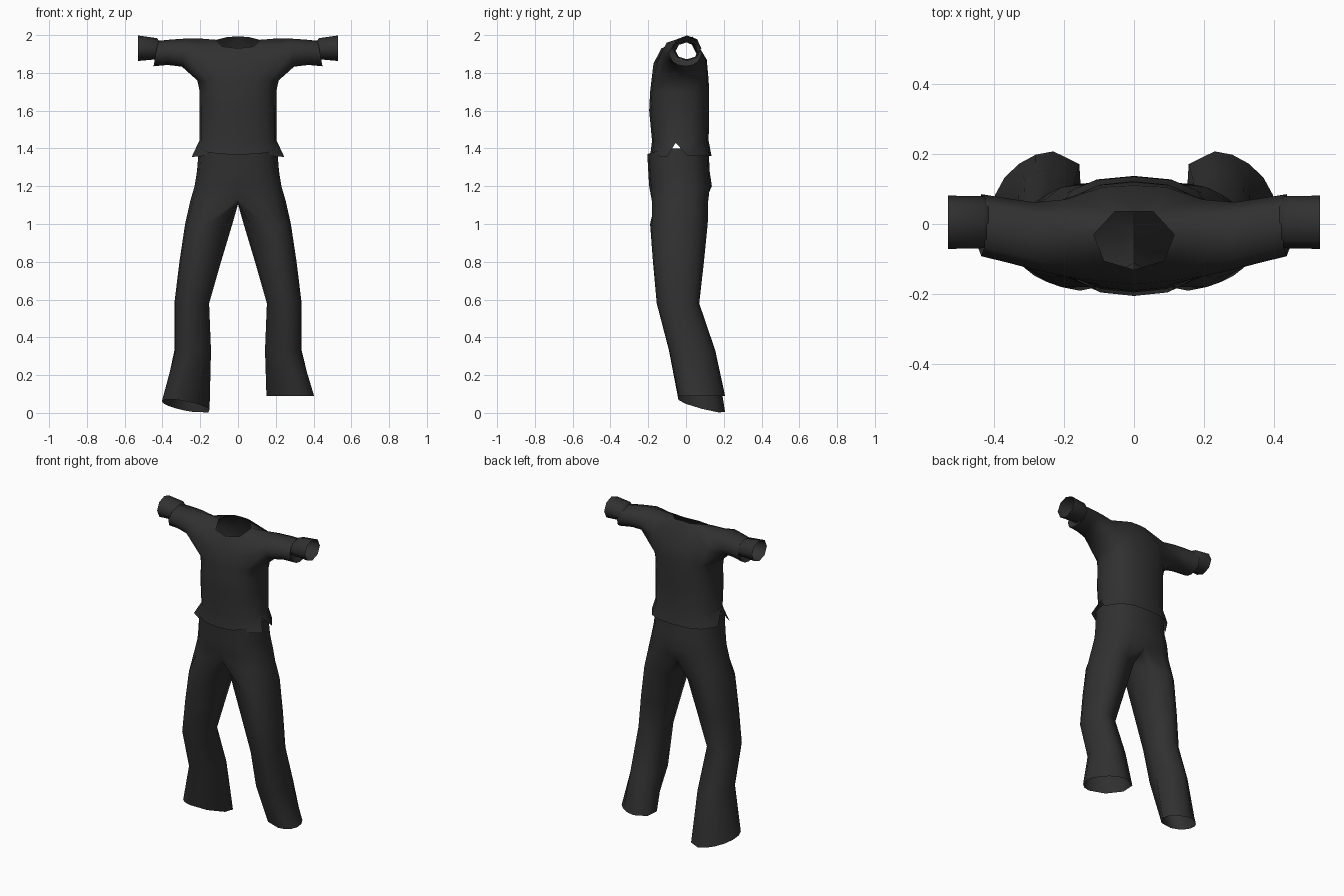
import bpy, bmesh, math

if "Cube" in bpy.data.objects:
    bpy.data.objects.remove(bpy.data.objects["Cube"])

CLOTH = bpy.data.materials.new("dark_cloth")
CLOTH.diffuse_color = (0.03, 0.03, 0.03, 1)
CLOTH.use_nodes = True
CLOTH.node_tree.nodes["Principled BSDF"].inputs["Base Color"].default_value = CLOTH.diffuse_color
ANGLES = [-90 + 22.5 * i for i in range(9)]          # front centre -> side -> back centre


def oval(z, xi, xo, yf, yb, angles, power=1.0):
    """Points of a rounded horizontal section between xi..xo and yf..yb."""
    pts = []
    for a in angles:
        c, s = math.cos(math.radians(a)), math.sin(math.radians(a))
        c = 0 if abs(c) < 1e-6 else c
        cx = math.copysign(abs(c) ** power, c)
        sy = math.copysign(abs(s) ** power, s)
        pts.append(((xi + xo) / 2 + cx * (xo - xi) / 2,
                    (yf + yb) / 2 + sy * (yb - yf) / 2, z))
    return pts


def add(bm, pts):
    return [bm.verts.new(p) for p in pts]


def bridge(bm, a, b, closed):
    n = len(a)
    for i in range(n if closed else n - 1):
        j = (i + 1) % n
        bm.faces.new((a[i], a[j], b[j], b[i]))


def finish(bm, name, mirror=False):
    if mirror:
        geom = bm.verts[:] + bm.edges[:] + bm.faces[:]
        bmesh.ops.mirror(bm, geom=geom, axis='X', merge_dist=-1)
    bmesh.ops.remove_doubles(bm, verts=bm.verts[:], dist=0.0005)
    bmesh.ops.recalc_face_normals(bm, faces=bm.faces[:])
    me = bpy.data.meshes.new(name)
    bm.to_mesh(me)
    bm.free()
    ob = bpy.data.objects.new(name, me)
    bpy.context.collection.objects.link(ob)
    me.materials.append(CLOTH)
    bpy.ops.object.select_all(action='DESELECT')
    ob.select_set(True)
    bpy.context.view_layer.objects.active = ob
    bpy.ops.object.shade_smooth_by_angle(angle=math.radians(75))
    return ob


# Shirt: half body with a flared, notched hem
bm = bmesh.new()
rows = []
for z, a, yf, yb in [(1.36, .235, -.19, .135), (1.44, .205, -.18, .12), (1.6, .205, -.195, .122),
                     (1.7, .203, -.19, .122), (1.76, .215, -.183, .12)]:
    pts = oval(z, -a, a, yf, yb, ANGLES, .8)
    if z == 1.36:
        pts[3] = (.245, -.10, 1.355)
        pts[4] = (.21, -.055, 1.43)
        pts[5] = (.235, .01, 1.36)
    rows.append(add(bm, pts))
for a, b in zip(rows, rows[1:]):
    bridge(bm, a, b, False)
top = rows[-1]
# chest, back and shoulder yoke around the neck opening
f_mid = add(bm, [(0, -.172, 1.85), (.09, -.164, 1.85), (.195, -.15, 1.86)])
f_neck = add(bm, [(0, -.13, 1.93), (.085, -.105, 1.94), (.2, -.105, 1.945)])
ridge = add(bm, [(.115, -.03, 1.975), (.2, -.03, 1.982)])
b_neck = add(bm, [(0, .035, 1.993), (.055, .035, 1.99), (.2, .03, 1.95)])
b_mid = add(bm, [(0, .11, 1.87), (.09, .105, 1.87), (.195, .07, 1.87)])
bridge(bm, top[:3], f_mid, False)
bridge(bm, f_mid, f_neck, False)
bridge(bm, f_neck[1:], ridge, False)
bridge(bm, ridge, b_neck[1:], False)
bridge(bm, b_neck, b_mid, False)
bridge(bm, b_mid, top[:5:-1], False)
# sleeve grown out of the armhole, its end tucked in around the cuff
ring = [top[2], f_mid[2], f_neck[2], ridge[1], b_neck[2], b_mid[2], top[6], top[5], top[4], top[3]]
for x, yf, yb, zb, zt in [(.285, -.13, .062, 1.833, 1.982), (.36, -.11, .073, 1.842, 1.977),
                          (.435, -.092, .085, 1.835, 1.97), (.415, -.06, .062, 1.868, 1.963)]:
    pts = []
    for a in (-40, 0, 45, 90, 135, 180, 220, 245, 270, 295):
        r = math.radians(a)
        pts.append((x - .012 * math.sin(r), (yf + yb) / 2 - math.cos(r) * (yb - yf) / 2,
                    (zb + zt) / 2 + math.sin(r) * (zt - zb) / 2))
    new = add(bm, pts)
    bridge(bm, ring, new, True)
    ring = new
finish(bm, "shirt", mirror=True)

# Cuffs: short open tubes emerging from the sleeves
bm = bmesh.new()
ring = None
for x, r, zb, zt in [(.41, .06, 1.87, 1.962), (.43, .074, 1.872, 1.984), (.53, .076, 1.863, 1.998)]:
    pts = [(x, .005 + r * math.cos(k * math.pi / 4),
            (zb + zt) / 2 + (zt - zb) / 2 * math.sin(k * math.pi / 4)) for k in range(8)]
    new = add(bm, pts)
    if ring:
        bridge(bm, ring, new, True)
    ring = new
finish(bm, "cuffs", mirror=True)

# Trousers: hips split at the crotch into two flared legs
bm = bmesh.new()
LEG = [(1.0, .03, .28, -.19, .115), (.8, .09, .31, -.175, .095), (.58, .153, .337, -.155, .07),
       (.33, .143, .337, -.09, .155), (.09, .15, .395, -.04, .207)]
for side in (1, -1):
    def put(pts):
        return add(bm, [(side * x, y, z) for x, y, z in pts])
    hips = []
    for z, a, yf, yb in [(1.36, .207, -.205, .12), (1.28, .217, -.2, .125),
                         (1.2, .23, -.195, .137), (1.12, .253, -.19, .127)]:
        pts = oval(z, -a, a, yf, yb, ANGLES, .8)
        if z == 1.36:      # waistband rises under the shirt at sides and back
            pts = [(x, y, 1.37 + .03 * min(1, (y - yf) / .1)) for x, y, z in pts]
        if z == 1.12:      # centre seams tuck in
            pts[0], pts[8] = (0, -.16, 1.13), (0, .10, 1.12)
        hips.append(put(pts))
    for p, q in zip(hips, hips[1:]):
        bridge(bm, p, q, False)
    ring = hips[-1] + put([(0, .05, 1.11), (0, -.03, 1.105), (0, -.11, 1.11)])
    for z, xi, xo, yf, yb in LEG:
        hem = z == .09
        pts = oval(z, xi, xo, yf, yb, ANGLES + [135, 180, 225], 1.0 if hem else .9)
        if hem:            # toe-out hem, slanted on one leg
            pts = [(max(.15, x - .35 * (y - .085)), y, z) for x, y, z in pts]
            if side < 0:
                pts = [(x, y, max(0, .062 - .22 * (y + .035) + .12 * (x - .27))) for x, y, z in pts]
        new = put(pts)
        bridge(bm, ring, new, True)
        ring = new
finish(bm, "trousers")
